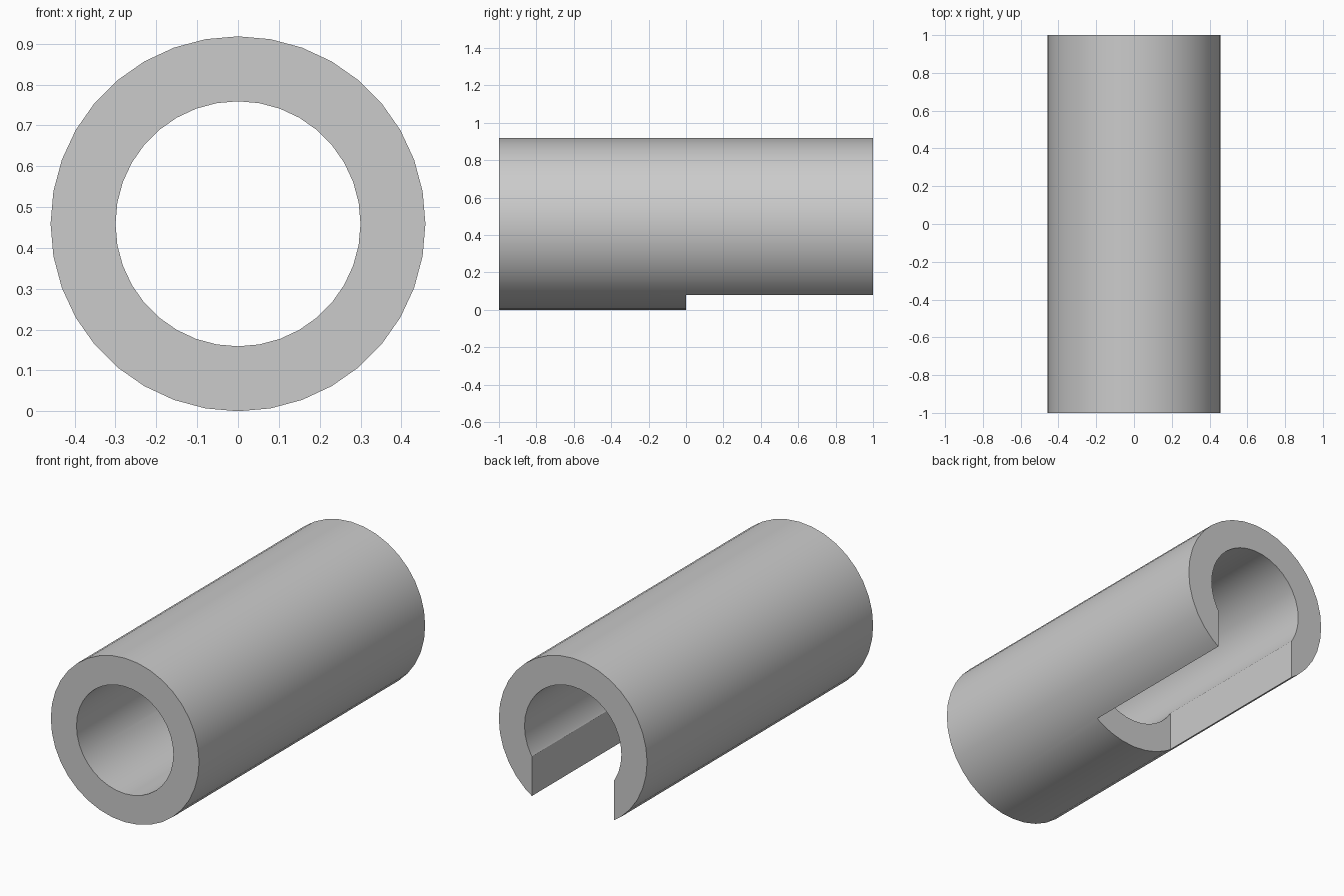
import bpy
import math

OUTER, BORE, LENGTH = 0.459, 0.30, 2.0
SLOT_HALF = 0.254
SIDES = 36

if "Cube" in bpy.data.objects:
    bpy.data.objects.remove(bpy.data.objects["Cube"], do_unlink=True)


def cylinder(name, radius, length):
    """Cylinder lying along y, at the height of the tube axis."""
    bpy.ops.mesh.primitive_cylinder_add(
        vertices=SIDES, radius=radius, depth=length,
        location=(0, 0, OUTER), rotation=(math.pi / 2, 0, 0))
    ob = bpy.context.object
    ob.name = name
    return ob


def cut(target, cutter):
    """Subtract the cutter for good, then remove it."""
    cutter.hide_render = True
    mod = target.modifiers.new("cut", 'BOOLEAN')
    mod.operation = 'DIFFERENCE'
    mod.solver = 'EXACT'
    mod.object = cutter
    bpy.ops.object.select_all(action='DESELECT')
    target.select_set(True)
    bpy.context.view_layer.objects.active = target
    bpy.ops.object.modifier_apply(modifier=mod.name)
    bpy.data.objects.remove(cutter, do_unlink=True)


# Thick-walled tube
tube = cylinder("slotted_tube", OUTER, LENGTH)
cut(tube, cylinder("bore_cutter", BORE, LENGTH + 0.2))

# Slot through the underside of the rear half, open at the back
bpy.ops.mesh.primitive_cube_add(size=1, location=(0, 0.6, 0.15))
slot = bpy.context.object
slot.name = "slot_cutter"
slot.scale = (2 * SLOT_HALF, 1.2, 0.6)
cut(tube, slot)

# Plain grey material
grey = bpy.data.materials.new("grey")
grey.use_nodes = True
colour = (0.6, 0.6, 0.6, 1)
grey.diffuse_color = colour
grey.node_tree.nodes["Principled BSDF"].inputs["Base Color"].default_value = colour
tube.data.materials.clear()
tube.data.materials.append(grey)

# Round walls smooth, rims and slot edges sharp
bpy.ops.object.shade_smooth_by_angle(angle=math.radians(30))
